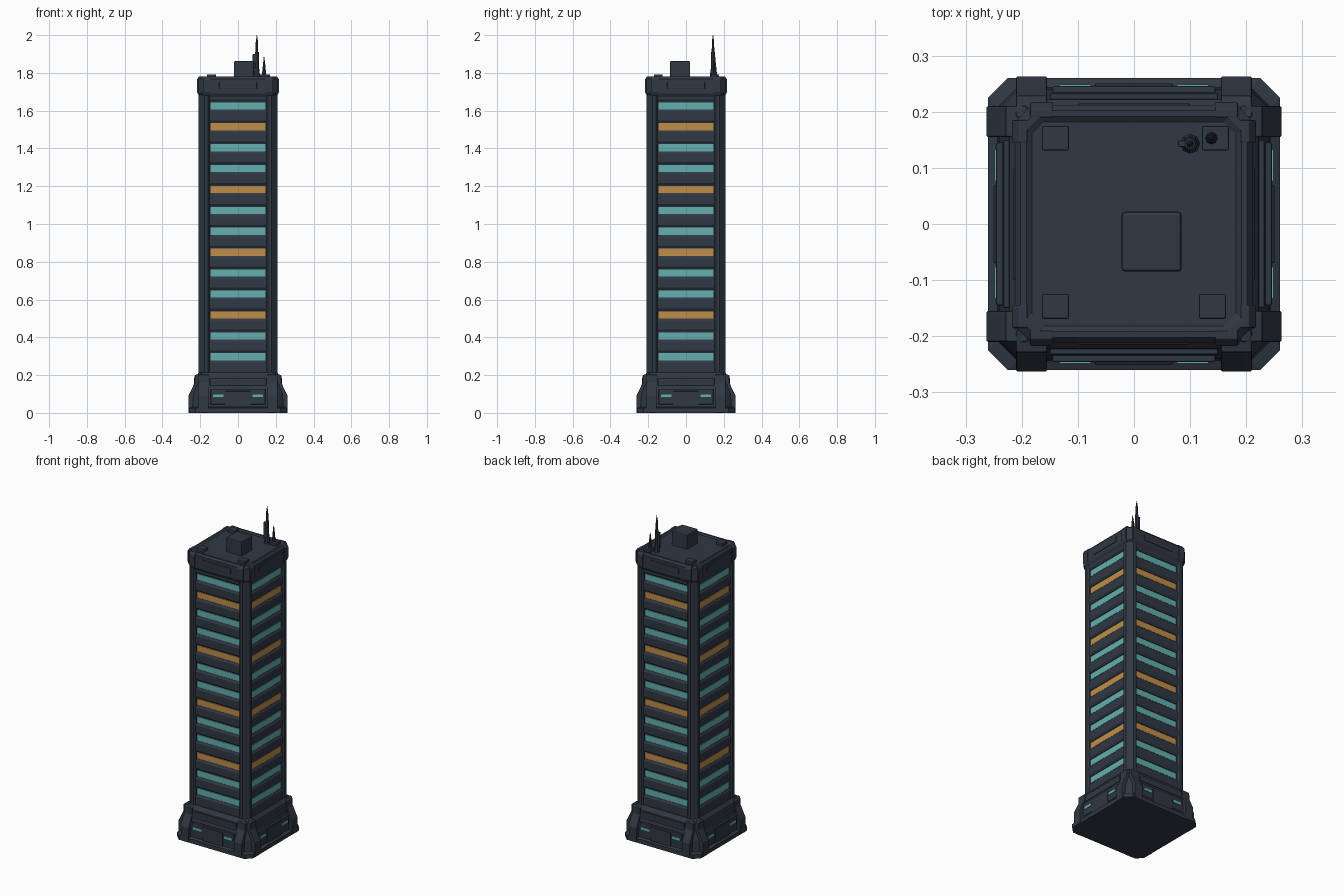
import bpy, bmesh, math
from mathutils import Matrix, Vector

if "Cube" in bpy.data.objects:
    bpy.data.objects.remove(bpy.data.objects["Cube"])


def material(name, rgb):
    m = bpy.data.materials.new(name)
    m.diffuse_color = (*rgb, 1)
    m.use_nodes = True
    m.node_tree.nodes["Principled BSDF"].inputs["Base Color"].default_value = m.diffuse_color
    return m


DARK = material("dark slate", (0.030, 0.040, 0.058))
TEAL = material("teal glass", (0.125, 0.43, 0.42))
AMBER = material("amber glass", (0.52, 0.27, 0.07))


def finish(name, bm, mat, bevel=0.0, sides=(0,)):
    """Turn a bmesh into an object, repeated at the given quarter turns."""
    src = bm.copy()
    bm.clear()
    for k in sides:
        part = src.copy()
        bmesh.ops.rotate(part, verts=part.verts, cent=(0, 0, 0),
                         matrix=Matrix.Rotation(k * math.pi / 2, 3, 'Z'))
        tmp = bpy.data.meshes.new("tmp")
        part.to_mesh(tmp)
        bm.from_mesh(tmp)
        bpy.data.meshes.remove(tmp)
        part.free()
    bmesh.ops.recalc_face_normals(bm, faces=bm.faces)
    me = bpy.data.meshes.new(name)
    bm.to_mesh(me)
    bm.free()
    src.free()
    me.materials.append(mat)
    ob = bpy.data.objects.new(name, me)
    bpy.context.collection.objects.link(ob)
    if bevel:
        mod = ob.modifiers.new("soft edges", 'BEVEL')
        mod.width, mod.segments, mod.limit_method = bevel, 2, 'ANGLE'
    return ob


def add_box(bm, x0, x1, y0, y1, z0, z1):
    c = Vector(((x0 + x1) / 2, (y0 + y1) / 2, (z0 + z1) / 2))
    bmesh.ops.create_cube(bm, size=1, matrix=Matrix.Translation(c)
                          @ Matrix.Diagonal((x1 - x0, y1 - y0, z1 - z0, 1)))


def boxes(name, mat, items, bevel=0.0, sides=(0,)):
    bm = bmesh.new()
    for b in items:
        add_box(bm, *b)
    return finish(name, bm, mat, bevel, sides)


def loft(name, mat, levels, bevel=0.0):
    """Square tower section with chamfered corners; levels are (half, chamfer, z)."""
    bm = bmesh.new()
    rings = []
    for h, c, z in levels:
        a = h - c
        pts = [(a, -h), (h, -a), (h, a), (a, h), (-a, h), (-h, a), (-h, -a), (-a, -h)]
        rings.append([bm.verts.new((x, y, z)) for x, y in pts])
    for lo, hi in zip(rings, rings[1:]):
        for i in range(8):
            j = (i + 1) % 8
            bm.faces.new((lo[i], lo[j], hi[j], hi[i]))
    bm.faces.new(rings[0][::-1])
    bm.faces.new(rings[-1])
    return finish(name, bm, mat, bevel)


def extrude_x(bm, profile, x0, x1):
    """Extrude a (y, z) profile along x."""
    a = [bm.verts.new((x0, y, z)) for y, z in profile]
    b = [bm.verts.new((x1, y, z)) for y, z in profile]
    n = len(profile)
    for i in range(n):
        j = (i + 1) % n
        bm.faces.new((a[i], a[j], b[j], b[i]))
    bm.faces.new(a)
    bm.faces.new(b[::-1])


ALL = range(4)
PITCH, FIRST, FLOORS = 0.1107, 0.297, 13
rows = [FIRST + i * PITCH for i in range(FLOORS)]

# Base: plinth foot and flared wall
loft("base", DARK, [(0.260, 0.035, 0), (0.260, 0.035, 0.025), (0.243, 0.035, 0.032),
                    (0.240, 0.035, 0.10), (0.224, 0.03, 0.17), (0.222, 0.03, 0.195),
                    (0.207, 0.03, 0.215)])

# Flared buttresses, two per side
bm = bmesh.new()
foot = [(-0.19, 0), (-0.263, 0), (-0.263, 0.09), (-0.229, 0.16), (-0.229, 0.20), (-0.19, 0.21)]
for s in (-1, 1):
    extrude_x(bm, foot, s * 0.155, s * 0.21)
finish("base_buttresses", bm, DARK, 0.003, ALL)

# Entrance panels, lintels and small lit slots
boxes("entrance_panels", DARK,
      [(-0.145, 0.145, -0.246, -0.2, 0.045, 0.125), (-0.07, 0.07, -0.25, -0.2, 0.03, 0.115),
       (-0.15, 0.15, -0.233, -0.2, 0.145, 0.185)], 0.003, ALL)
boxes("entrance_lights", TEAL,
      [(s * 0.105 - 0.028, s * 0.105 + 0.028, -0.249, -0.243, 0.083, 0.098) for s in (-1, 1)],
      0, ALL)

# Tower core and corner pillars
loft("tower_core", DARK, [(0.187, 0.01, 0.15), (0.187, 0.01, 1.72)])
bm = bmesh.new()
c = 0.03
outline = [(0.148, -0.14), (0.148, -0.198), (0.158, -0.208), (0.208 - c, -0.208),
           (0.208, -0.208 + c), (0.208, -0.158), (0.198, -0.148), (0.14, -0.148)]
low = [bm.verts.new((x, y, 0.18)) for x, y in outline]
top = [bm.verts.new((x, y, 1.70)) for x, y in outline]
for i in range(8):
    j = (i + 1) % 8
    bm.faces.new((low[i], low[j], top[j], top[i]))
bm.faces.new(low[::-1])
bm.faces.new(top)
finish("corner_pillars", bm, DARK, 0, ALL)

# Spandrel bands between the window rows
bm = bmesh.new()
edges = [0.19] + [z + PITCH / 2 for z in rows]
for i, mid in enumerate(edges):
    lo = 0.18 if i == 0 else rows[i - 1] + 0.022
    hi = rows[i] - 0.020 if i < FLOORS else 1.70
    extrude_x(bm, [(-0.18, lo), (-0.193, lo), (-0.201, lo + 0.012),
                   (-0.201, hi - 0.012), (-0.193, hi), (-0.18, hi)], -0.152, 0.152)
finish("spandrel_bands", bm, DARK, 0, ALL)

# Window strips, every third one amber
for name, mat, lit in (("teal_windows", TEAL, False), ("amber_windows", AMBER, True)):
    boxes(name, mat, [(-0.145, 0.145, -0.193, -0.185, z - 0.019, z + 0.019)
                      for i, z in enumerate(rows) if (i % 3 == 2) == lit], 0, ALL)

# Roof cap with a shallow rim
loft("roof_cap", DARK, [(0.200, 0.03, 1.67), (0.212, 0.03, 1.69), (0.212, 0.03, 1.768),
                        (0.202, 0.03, 1.781), (0.192, 0.025, 1.781), (0.182, 0.022, 1.774)])
boxes("cap_panels", DARK, [(-0.10, 0.10, -0.215, -0.2, 1.715, 1.75)], 0.003, ALL)
bm = bmesh.new()
for s in (-1, 1):
    extrude_x(bm, [(-0.19, 1.68), (-0.208, 1.68), (-0.217, 1.70), (-0.217, 1.765),
                   (-0.205, 1.782), (-0.19, 1.782)], s * 0.145, s * 0.185)
finish("cap_corner_blocks", bm, DARK, 0.002, ALL)

# Rooftop plant box and vents
boxes("roof_plant_box", DARK, [(-0.022, 0.085, -0.085, 0.022, 1.76, 1.862)], 0.006)
boxes("roof_vents", DARK, [(x - 0.024, x + 0.024, y - 0.022, y + 0.022, 1.76, 1.792)
                           for x, y in ((-0.14, 0.153), (-0.14, -0.147),
                                        (0.14, -0.147), (0.145, 0.153))], 0.003)


# Antennas: stacked tapering masts
def mast(name, x, y, parts):
    bm = bmesh.new()
    for r0, r1, z0, z1 in parts:
        bmesh.ops.create_cone(bm, cap_ends=True, segments=8, radius1=r0, radius2=r1,
                              depth=z1 - z0,
                              matrix=Matrix.Translation((x, y, (z0 + z1) / 2)))
    finish(name, bm, DARK)


mast("tall_antenna", 0.10, 0.143, [(0.018, 0.013, 1.765, 1.82), (0.012, 0.010, 1.82, 1.91),
                                   (0.007, 0.006, 1.91, 1.965), (0.006, 0.001, 1.965, 2.0)])
mast("short_antenna", 0.138, 0.153, [(0.013, 0.009, 1.765, 1.815), (0.008, 0.006, 1.815, 1.85),
                                     (0.005, 0.002, 1.85, 1.885)])
boxes("antenna_side_pod", DARK, [(0.078, 0.10, 0.137, 0.149, 1.80, 1.90)], 0.003)
